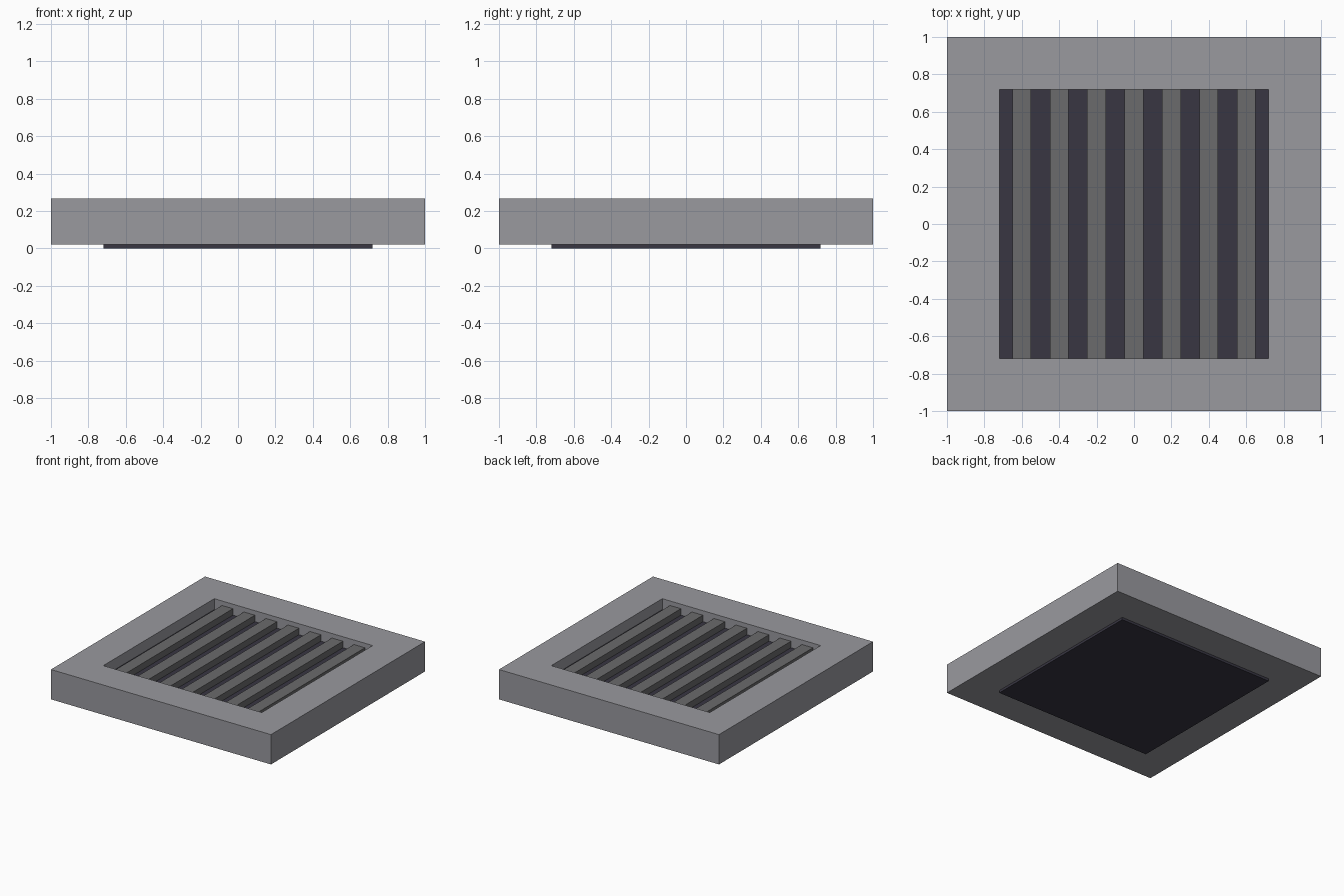
import bpy
import bmesh

cube = bpy.data.objects.get("Cube")
if cube:
    bpy.data.objects.remove(cube, do_unlink=True)


def material(name, color):
    mat = bpy.data.materials.new(name)
    mat.use_nodes = True
    mat.diffuse_color = (*color, 1)
    mat.node_tree.nodes["Principled BSDF"].inputs["Base Color"].default_value = (*color, 1)
    return mat


def add_object(name, bm, mat):
    bmesh.ops.recalc_face_normals(bm, faces=bm.faces)
    mesh = bpy.data.meshes.new(name)
    bm.to_mesh(mesh)
    bm.free()
    mesh.materials.append(mat)
    obj = bpy.data.objects.new(name, mesh)
    bpy.context.collection.objects.link(obj)
    return obj


def box(name, x, width, depth, bottom, top, mat):
    bm = bmesh.new()
    bmesh.ops.create_cube(bm, size=1)
    bmesh.ops.scale(bm, vec=(width, depth, top - bottom), verts=bm.verts)
    bmesh.ops.translate(bm, vec=(x, 0, (top + bottom) / 2), verts=bm.verts)
    return add_object(name, bm, mat)


def square_frame(name, outer, inner, bottom, top, mat):
    bm = bmesh.new()
    # Sweep a rectangular section around the four corners
    section = [(outer, bottom), (outer, top), (inner, top), (inner, bottom)]
    corners = [(-1, -1), (1, -1), (1, 1), (-1, 1)]
    rings = [[bm.verts.new((sx * r, sy * r, z)) for r, z in section] for sx, sy in corners]
    for i in range(4):
        a, b = rings[i], rings[(i + 1) % 4]
        for j in range(4):
            k = (j + 1) % 4
            bm.faces.new((a[j], b[j], b[k], a[k]))
    return add_object(name, bm, mat)


light_grey = material("light grey metal", (0.32, 0.32, 0.345))
mid_grey = material("mid grey metal", (0.145, 0.145, 0.15))
dark_grey = material("dark violet grey", (0.04, 0.037, 0.055))

OPENING = 0.72
SLAT_BASE = 0.175

# Surround with a square opening
square_frame("frame", 1, OPENING, 0.02, 0.265, light_grey)

# Dark backing that projects slightly below the frame
box("backing_panel", 0, 2 * OPENING, 2 * OPENING, 0, SLAT_BASE, dark_grey)

# Evenly spaced slats, front to back
for i in range(7):
    box(f"slat_{i + 1}", (i - 3) * 0.2, 0.1, 2 * OPENING, SLAT_BASE, 0.228, mid_grey)
